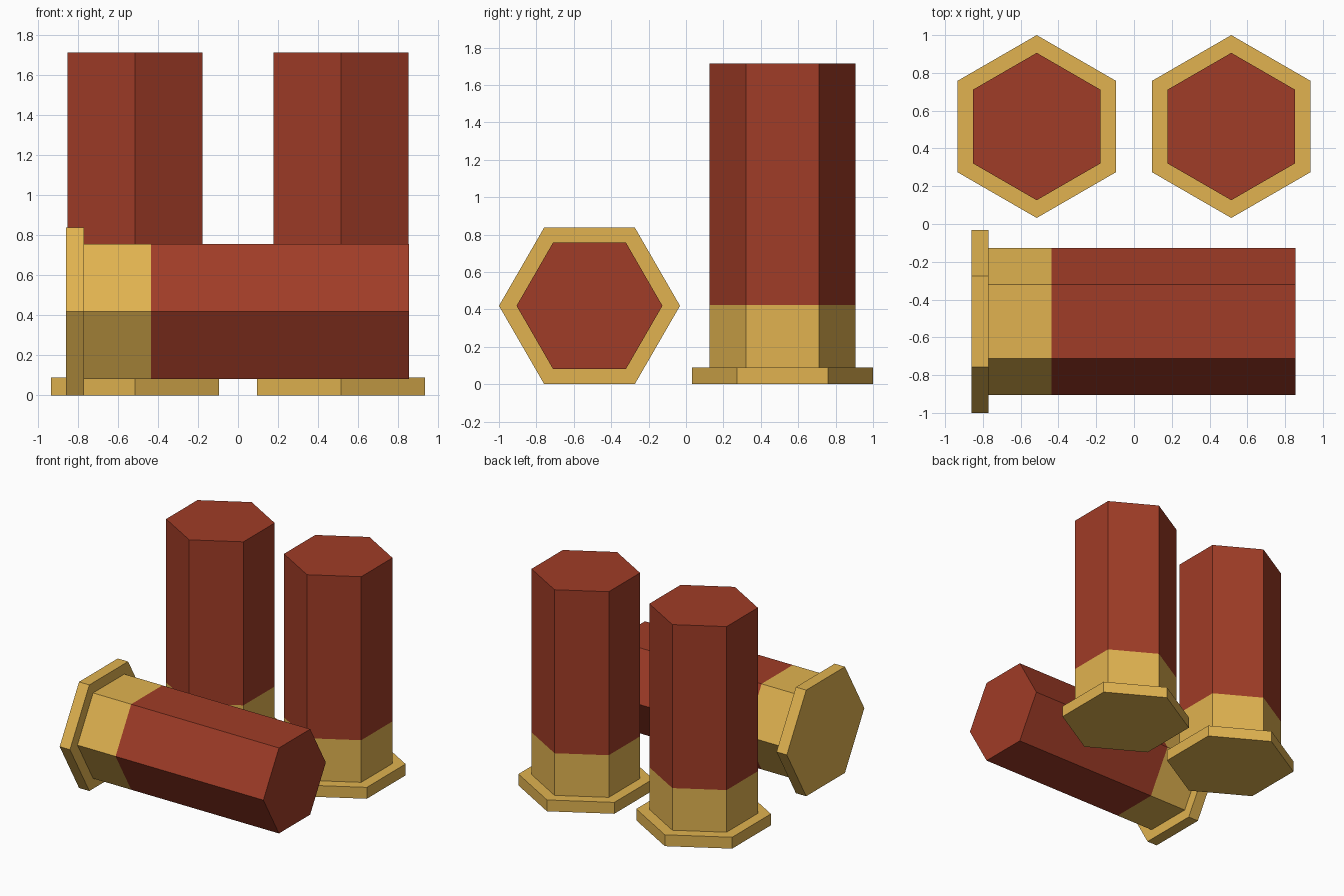
import bpy, bmesh
from math import pi, sin, cos
from mathutils import Matrix

if "Cube" in bpy.data.objects:
    bpy.data.objects.remove(bpy.data.objects["Cube"])

SIDES = 6
RIM_R, BODY_R = 0.484, 0.39
RIM_H, BRASS_H, LENGTH = 0.09, 0.423, 1.715


def material(name, color):
    m = bpy.data.materials.new(name)
    m.diffuse_color = color
    m.use_nodes = True
    m.node_tree.nodes["Principled BSDF"].inputs["Base Color"].default_value = m.diffuse_color
    return m


brass = material("brass", (0.75, 0.45, 0.08, 1))
red = material("red", (0.35, 0.045, 0.02, 1))


def hex_lathe(name, profile, mat, matrix, cap_start=False, cap_end=False):
    """Six-sided flat-faced lathe of (radius, height) points along z."""
    bm = bmesh.new()
    rings = [[bm.verts.new((r * cos(pi / 2 + 2 * pi * i / SIDES),
                            r * sin(pi / 2 + 2 * pi * i / SIDES), z))
              for i in range(SIDES)] for r, z in profile]
    for a, b in zip(rings, rings[1:]):
        for i in range(SIDES):
            j = (i + 1) % SIDES
            bm.faces.new((a[i], a[j], b[j], b[i]))
    if cap_start:
        bm.faces.new(rings[0][::-1])
    if cap_end:
        bm.faces.new(rings[-1])
    bm.transform(matrix)
    me = bpy.data.meshes.new(name)
    bm.to_mesh(me)
    bm.free()
    me.materials.append(mat)
    ob = bpy.data.objects.new(name, me)
    bpy.context.collection.objects.link(ob)


def cartridge(label, matrix):
    # Brass base with a flared rim, then the long red casing
    hex_lathe(label + "_brass_base",
              [(RIM_R, 0), (RIM_R, RIM_H), (BODY_R, RIM_H), (BODY_R, BRASS_H)],
              brass, matrix, cap_start=True)
    hex_lathe(label + "_red_casing",
              [(BODY_R, BRASS_H), (BODY_R, LENGTH)],
              red, matrix, cap_end=True)


# Two standing cartridges at the back
for label, x in (("left", -0.515), ("right", 0.515)):
    cartridge(label, Matrix.Translation((x, 0.516, 0)))

# One cartridge lying in front, rim to the left
cartridge("lying", Matrix.Translation((-0.859, -0.516, RIM_R * cos(pi / 6)))
          @ Matrix.Rotation(pi / 2, 4, 'Y'))
